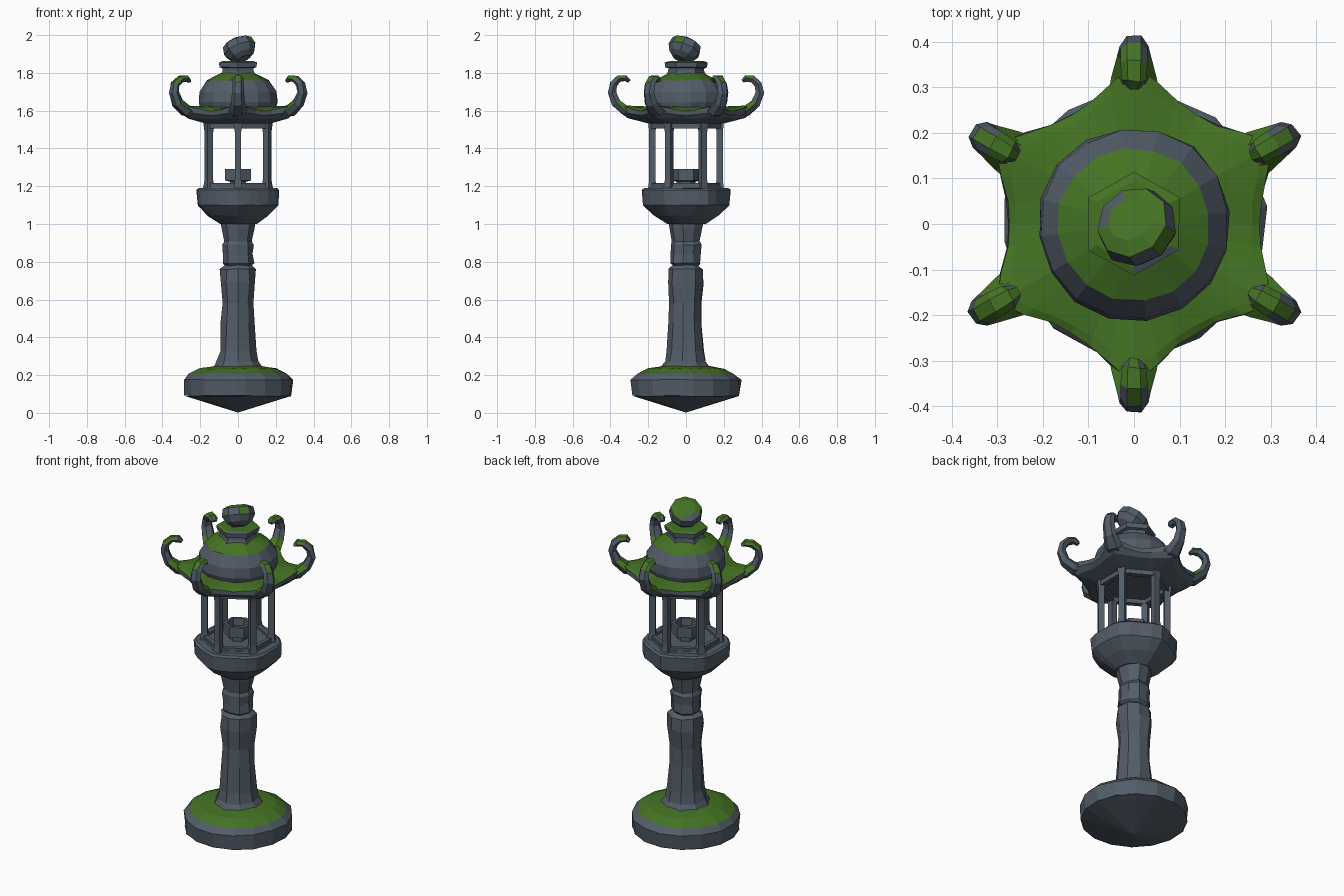
import bpy, bmesh, math, random
from math import sin, cos, radians, pi
from mathutils import Vector, Matrix

random.seed(4)
cube = bpy.data.objects.get("Cube")
if cube:
    bpy.data.objects.remove(cube, do_unlink=True)


def material(name, rgb):
    m = bpy.data.materials.new(name)
    m.use_nodes = True
    m.diffuse_color = (*rgb, 1)
    m.node_tree.nodes["Principled BSDF"].inputs["Base Color"].default_value = (*rgb, 1)
    return m


STONE = material("stone", (0.085, 0.11, 0.14))
MOSS = material("moss", (0.058, 0.17, 0.017))
CORNERS = [radians(30 + 60 * i) for i in range(6)]


def skin(name, rings, moss=None, matrix=None):
    """Bridge rings of points, cap both ends, paint mossy faces by rule."""
    bm = bmesh.new()
    loops = [[bm.verts.new(p) for p in ring] for ring in rings]
    n = len(loops[0])
    for low, high in zip(loops, loops[1:]):
        for i in range(n):
            j = (i + 1) % n
            bm.faces.new((low[i], low[j], high[j], high[i]))
    bm.faces.new(loops[0][::-1])
    bm.faces.new(loops[-1])
    bmesh.ops.recalc_face_normals(bm, faces=bm.faces)
    if matrix:
        bm.transform(matrix)
    bm.normal_update()
    for f in bm.faces:
        if moss and moss(f.calc_center_median(), f.normal):
            f.material_index = 1
    mesh = bpy.data.meshes.new(name)
    bm.to_mesh(mesh)
    bm.free()
    mesh.materials.append(STONE)
    mesh.materials.append(MOSS)
    ob = bpy.data.objects.new(name, mesh)
    bpy.context.collection.objects.link(ob)
    return ob


def turned(name, profile, sides, chip=0.0, shape=None, moss=None, start=pi / 6, matrix=None):
    """Carved solid from (radius, height) pairs, roughened by chip."""
    rings = []
    for r, z in profile:
        ring = []
        for i in range(sides):
            a = start + 2 * pi * i / sides
            k = r * (shape(a) if shape else 1) + random.uniform(-chip, chip)
            ring.append(Vector((k * cos(a), k * sin(a), z + random.uniform(-chip, chip) * 0.6)))
        rings.append(ring)
    return skin(name, rings, moss, matrix)


def from_corner(a):
    """Angle to the nearest corner direction of the hexagon."""
    return abs((a - pi / 6 + pi / 6) % (pi / 3) - pi / 6)


def soft_hexagon(a):
    return min(1 / cos(pi / 6 - from_corner(a)), 1.075)


def beam(name, p, q, width, waist=1.0):
    """Square bar between two points, optionally narrower in the middle."""
    d = (q - p).normalized()
    mid = (p + q) / 2
    out = Vector((mid.x, mid.y, 0)).normalized()
    side = d.cross(out)
    rings = []
    for t, w in ((0, 1), (0.12, waist), (0.85, waist), (1, 1)):
        c = p.lerp(q, t)
        h = width * w / 2
        rings.append([c + out * h * u + side * h * v
                      for u, v in ((-1, -1), (1, -1), (1, 1), (-1, 1))])
    return skin(name, rings)


# Foot: rounded disc with a conical underside and mossy top
turned("foot", [(0.004, 0.003), (0.285, 0.09)], 16, 0.0)
turned("foot_rim", [(0.285, 0.09), (0.292, 0.175), (0.262, 0.205), (0.2, 0.235), (0.11, 0.25)],
       16, 0.005, moss=lambda c, n: n.z > 0.6 and c.z > 0.195)

# Two-piece shaft with a chipped joint
turned("lower_shaft", [(0.135, 0.24), (0.112, 0.27), (0.098, 0.33), (0.088, 0.48), (0.085, 0.58),
                       (0.096, 0.69), (0.094, 0.76), (0.065, 0.785)], 9, 0.006)
turned("upper_shaft", [(0.06, 0.77), (0.084, 0.79), (0.08, 0.84), (0.084, 0.89), (0.074, 0.91),
                       (0.09, 0.98), (0.1, 1.03)], 9, 0.005)

# Bowl under the lamp chamber
turned("bowl", [(0.095, 1.0), (0.16, 1.045), (0.212, 1.1), (0.218, 1.18), (0.208, 1.19)],
       24, 0.003, soft_hexagon)
turned("chamber_floor", [(0.2, 1.185), (0.195, 1.2)], 6)

# Lamp cup: a hollow six-sided pot
turned("lamp_stand", [(0.05, 1.195), (0.05, 1.23)], 6)
turned("lamp_cup", [(0.055, 1.225), (0.078, 1.23), (0.078, 1.29), (0.06, 1.29), (0.055, 1.25)], 6)

# Chamber posts with top and bottom rails
for i, a in enumerate(CORNERS):
    b = CORNERS[(i + 1) % 6]
    here, there = (Vector((0.178 * cos(t), 0.178 * sin(t), 0)) for t in (a, b))
    up = Vector((0, 0, 1))
    beam(f"post_{i + 1}", here + up * 1.19, here + up * 1.54, 0.045, 0.75)
    beam(f"bottom_rail_{i + 1}", here + up * 1.205, there + up * 1.205, 0.022)
    beam(f"top_rail_{i + 1}", here + up * 1.52, there + up * 1.52, 0.03)


# Roof: six-pointed eave plate, sweeping up at its corners
def eave(a):
    return 0.275 + 0.075 * max(0, 1 - from_corner(a) / radians(26)) ** 1.5


def eave_ring(reach, z, lift):
    ring = []
    for i in range(36):
        a = 2 * pi * i / 36
        point = max(0, 1 - from_corner(a) / radians(25))
        r = 0.19 + (eave(a) - 0.19) * reach + random.uniform(-0.003, 0.003)
        ring.append(Vector((r * cos(a), r * sin(a), z + lift * point)))
    return ring


def hex_ring(apothem, z):
    return [Vector((cos(a), sin(a), 0)) * apothem / cos(pi / 6 - from_corner(a)) + Vector((0, 0, z))
            for a in (2 * pi * i / 36 for i in range(36))]


skin("roof_plate", [hex_ring(0.165, 1.53), eave_ring(0.75, 1.556, 0.005), eave_ring(1, 1.575, 0.02),
                    eave_ring(1, 1.598, 0.03), eave_ring(0.8, 1.607, 0.02), eave_ring(0, 1.622, 0)],
     lambda c, n: n.z > 0.5)

# Curled horns at the roof corners: (reach, height, half width, half thickness)
HORN = [(0.25, 1.585, 0.062, 0.025), (0.32, 1.6, 0.05, 0.03), (0.37, 1.64, 0.037, 0.028),
        (0.392, 1.695, 0.032, 0.024), (0.383, 1.74, 0.03, 0.022), (0.352, 1.768, 0.03, 0.02),
        (0.318, 1.77, 0.027, 0.018), (0.3, 1.755, 0.016, 0.01)]
path = [Vector((r, 0, z)) for r, z, w, t in HORN]
for i, a in enumerate(CORNERS):
    rings = []
    for k, (r, z, w, t) in enumerate(HORN):
        d = (path[min(k + 1, len(path) - 1)] - path[max(k - 1, 0)]).normalized()
        normal = Vector((-d.z, 0, d.x))
        rings.append([path[k] + Vector((0, w * cos(s), 0)) + normal * t * sin(s)
                      + Vector((random.uniform(-1, 1), 0, random.uniform(-1, 1))) * 0.003
                      for s in (j * pi / 3 for j in range(6))])
    skin(f"roof_horn_{i + 1}", rings, lambda c, n: n.z > 0.5, Matrix.Rotation(a, 4, "Z"))

# Dome with a mossy crown
turned("dome", [(0.198, 1.6), (0.212, 1.645), (0.208, 1.7), (0.168, 1.76), (0.09, 1.8)],
       16, 0.004, moss=lambda c, n: n.z > 0.8)

# Six-sided collar
turned("collar", [(0.112, 1.775), (0.095, 1.81), (0.095, 1.825), (0.112, 1.83), (0.115, 1.855), (0.095, 1.862)],
       6, 0.002, moss=lambda c, n: n.z > 0.9)

# Leaning finial with a mossy slanted top
lean = Vector((0, 0, 1)).rotation_difference(Vector((-0.36, 0.36, 0.86))).to_matrix().to_4x4()
turned("finial", [(0.04, -0.062), (0.07, -0.04), (0.09, -0.005), (0.082, 0.035), (0.05, 0.05)], 9, 0.002,
       moss=lambda c, n: n.z > 0.6, matrix=Matrix.Translation((0.008, -0.008, 1.927)) @ lean)
